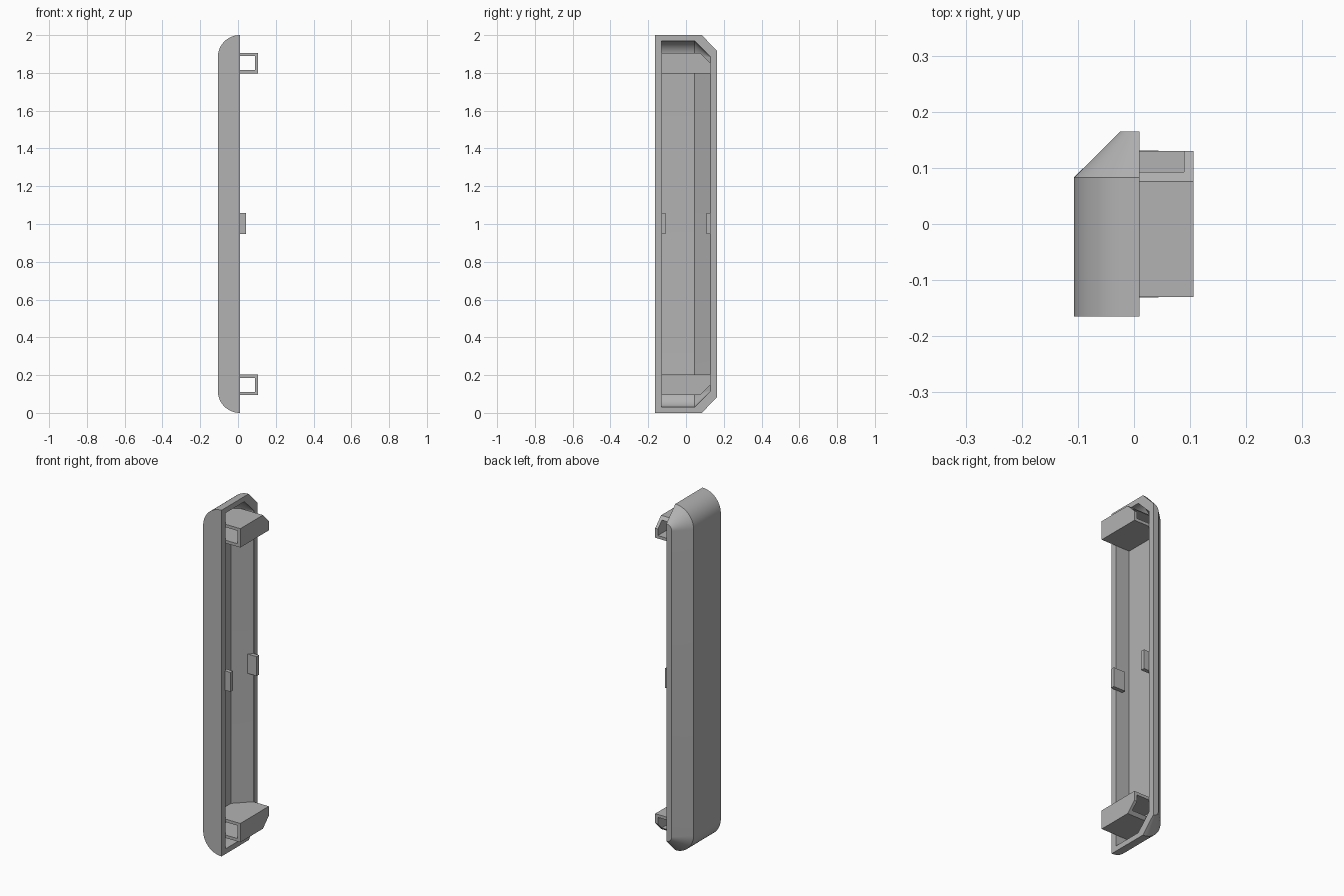
import bpy, bmesh, math
from mathutils import Vector

default = bpy.data.objects.get("Cube")
if default:
    bpy.data.objects.remove(default, do_unlink=True)

grey = bpy.data.materials.new("matte grey")
grey.use_nodes = True
colour = (0.45, 0.45, 0.45, 1)
grey.diffuse_color = colour
grey.node_tree.nodes["Principled BSDF"].inputs["Base Color"].default_value = colour

RIM, RADIUS, HEIGHT = 0.01, 0.117, 2.0
STEPS = 16


def finish(name, bm, smooth=False):
    bmesh.ops.recalc_face_normals(bm, faces=bm.faces)
    mesh = bpy.data.meshes.new(name)
    bm.to_mesh(mesh)
    bm.free()
    mesh.materials.append(grey)
    obj = bpy.data.objects.new(name, mesh)
    bpy.context.collection.objects.link(obj)
    if smooth:
        bpy.ops.object.select_all(action="DESELECT")
        obj.select_set(True)
        bpy.context.view_layer.objects.active = obj
        bpy.ops.object.shade_smooth_by_angle(angle=math.radians(30))
    return obj


def section(bm, y, inset):
    """Half-pill outline, open at the rim, shrunk by inset."""
    r = RADIUS - inset
    points = []
    for centre_z, start in ((RADIUS, 0), (HEIGHT - RADIUS, 1)):
        for i in range(STEPS + 1):
            a = (start + i / STEPS) * math.pi / 2
            points.append((RIM - r * math.sin(a), y, centre_z - r * math.cos(a)))
    return [bm.verts.new(p) for p in points]


def skin(bm, sections):
    """Loft the sections, cap both ends and return the rim loop."""
    for a, b in zip(sections, sections[1:]):
        for i in range(len(a) - 1):
            bm.faces.new((a[i], a[i + 1], b[i + 1], b[i]))
    bm.faces.new(sections[0])
    bm.faces.new(sections[-1])
    return [s[0] for s in sections] + [s[-1] for s in reversed(sections)]


# Hollow shell with one chamfered long side
bm = bmesh.new()
outer = skin(bm, [section(bm, y, d) for y, d in ((-0.165, 0), (0.083, 0), (0.165, 0.083))])
inner = skin(bm, [section(bm, y, d) for y, d in ((-0.13, 0.03), (0.045, 0.03), (0.13, 0.115))])
for i in range(len(outer)):
    j = (i + 1) % len(outer)
    bm.faces.new((outer[i], outer[j], inner[j], inner[i]))
finish("shell", bm, smooth=True)


def cut(bm, point, normal):
    """Slice away the side the normal points to and close the cut."""
    geom = bm.verts[:] + bm.edges[:] + bm.faces[:]
    bmesh.ops.bisect_plane(bm, geom=geom, dist=1e-6, plane_co=point,
                           plane_no=Vector(normal).normalized(), clear_outer=True)
    bmesh.ops.holes_fill(bm, edges=[e for e in bm.edges if e.is_boundary], sides=0)


# Channel brackets, set on the cavity floor near both ends
def bracket(name, flip):
    x0, x1, z0, z1, t = -0.077, 0.106, 1.797, 1.906, 0.017
    outline = [(x0, z0), (x1, z0), (x1, z1), (x0, z1),
               (x0, z1 - t), (x1 - t, z1 - t), (x1 - t, z0 + t), (x0, z0 + t)]
    bm = bmesh.new()
    face = bm.faces.new([bm.verts.new((x, -0.13, z)) for x, z in outline])
    grown = bmesh.ops.extrude_face_region(bm, geom=[face])["geom"]
    bmesh.ops.translate(bm, vec=(0, 0.26, 0),
                        verts=[v for v in grown if isinstance(v, bmesh.types.BMVert)])
    bmesh.ops.recalc_face_normals(bm, faces=bm.faces)
    cut(bm, (0, 0.076, z1), (0, 1, 1))
    cut(bm, (x0, 0.045, z1), (-1, 1, 0))
    if flip:
        for v in bm.verts:
            v.co.z = HEIGHT - v.co.z
    finish(name, bm)


bracket("upper_bracket", False)
bracket("lower_bracket", True)


# Small clip tabs halfway up the two long walls
def tab(name, y0, y1):
    bm = bmesh.new()
    bmesh.ops.create_cube(bm, size=1)
    bmesh.ops.scale(bm, vec=(0.075, y1 - y0, 0.112), verts=bm.verts)
    bmesh.ops.translate(bm, vec=(0.006, (y0 + y1) / 2, 1.003), verts=bm.verts)
    finish(name, bm)


tab("front_tab", -0.131, -0.108)
tab("back_tab", 0.108, 0.131)
